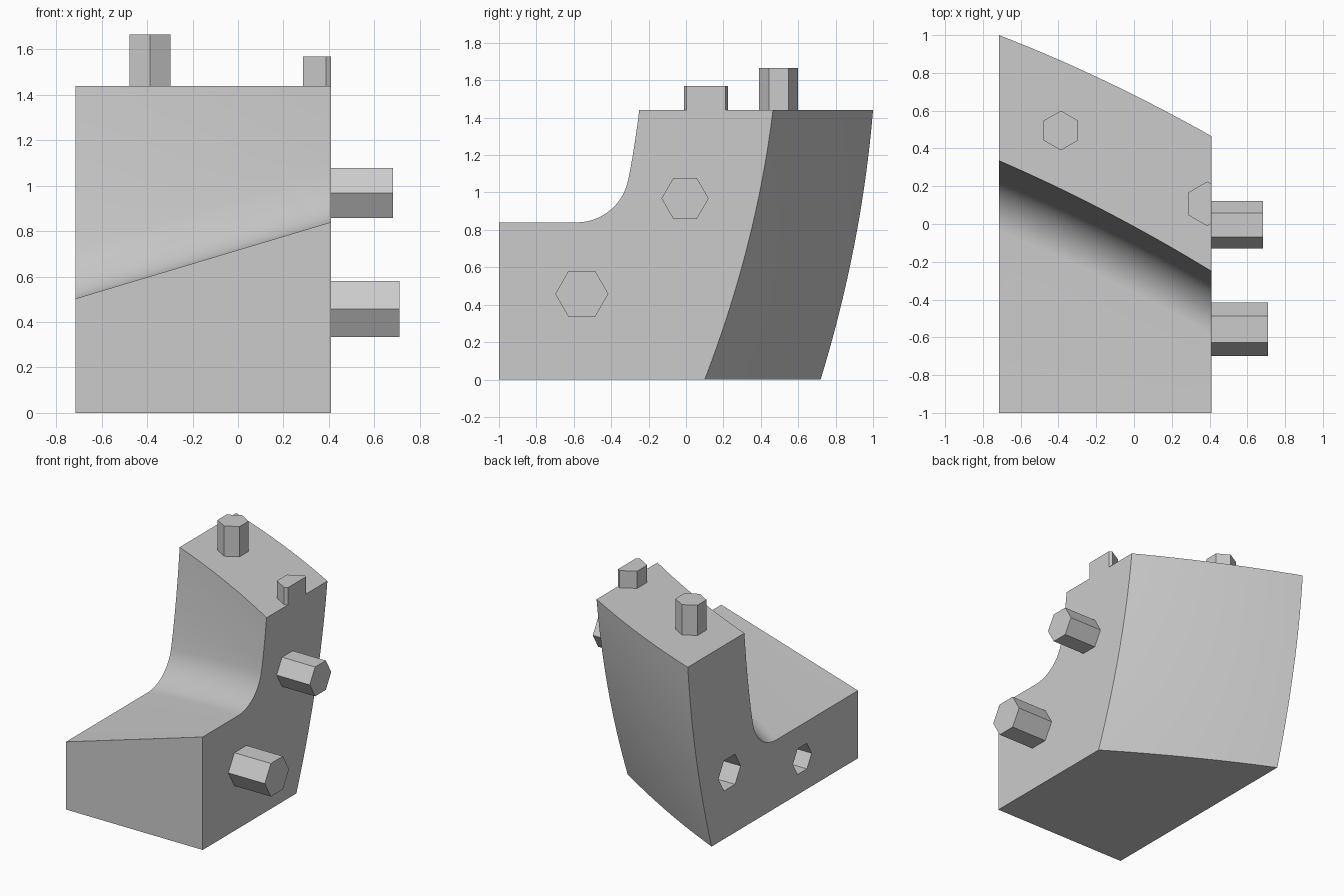
import bpy
import bmesh
from math import sin, cos, pi, radians

cube = bpy.data.objects.get("Cube")
if cube:
    bpy.data.objects.remove(cube, do_unlink=True)

grey = bpy.data.materials.new("plain_grey")
grey.use_nodes = True
grey.diffuse_color = (0.6, 0.6, 0.6, 1)
grey.node_tree.nodes["Principled BSDF"].inputs["Base Color"].default_value = (0.6, 0.6, 0.6, 1)

X0, X1, TOP = -0.715, 0.41, 1.44


def lerp(a, b, t):
    return a + (b - a) * t


def finish(bm, name):
    bmesh.ops.recalc_face_normals(bm, faces=bm.faces)
    mesh = bpy.data.meshes.new(name)
    bm.to_mesh(mesh)
    bm.free()
    mesh.materials.append(grey)
    obj = bpy.data.objects.new(name, mesh)
    bpy.context.collection.objects.link(obj)
    return obj


def back_y(u, z):
    """Doubly curved back surface."""
    w = z / TOP
    y = lerp(lerp(0.72, 0.10, u), lerp(1.0, 0.465, u), w)
    return y + 0.1 * u * (1 - u) + lerp(0.16, 0.19, u) * w * (1 - w)


def section(u):
    """Side profile: base, sloping ledge, fillet, upright wall, curved back."""
    ledge, r, tilt = lerp(0.503, 0.84, u), 0.28, radians(12)
    thick = lerp(0.665, 0.715, u)
    cz = ledge + r
    cy = back_y(u, cz) - thick - r / cos(tilt)
    pts = [(-1, 0), (-1, ledge)]
    for i in range(13):
        a = lerp(-pi / 2, -tilt, i / 12)
        pts.append((cy + r * cos(a), cz + r * sin(a)))
    z0 = pts[-1][1]
    for i in range(1, 7):
        z = lerp(z0, TOP, i / 6)
        pts.append((back_y(u, z) - thick, z))
    for i in range(17):
        z = lerp(TOP, 0, i / 16)
        pts.append((back_y(u, z), z))
    return pts


def hex_prism(name, axis, centre, r, start, end, clip_x=None):
    bm = bmesh.new()
    rings = []
    for d in (start, end):
        ring = []
        for i in range(6):
            p, q = r * cos(i * pi / 3), r * sin(i * pi / 3)
            if axis == "X":
                co = (d, centre[0] + p, centre[1] + q)
            else:
                co = (centre[0] + q, centre[1] + p, d)
            ring.append(bm.verts.new(co))
        rings.append(ring)
        bm.faces.new(ring)
    for i in range(6):
        j = (i + 1) % 6
        bm.faces.new((rings[0][i], rings[0][j], rings[1][j], rings[1][i]))
    if clip_x is not None:
        bmesh.ops.bisect_plane(bm, geom=bm.verts[:] + bm.edges[:] + bm.faces[:],
                               plane_co=(clip_x, 0, 0), plane_no=(1, 0, 0), clear_outer=True)
        bmesh.ops.holes_fill(bm, edges=[e for e in bm.edges if e.is_boundary])
    return finish(bm, name)


# Main block lofted across its width
bm = bmesh.new()
STEPS = 16
rings = []
for s in range(STEPS + 1):
    u = s / STEPS
    rings.append([bm.verts.new((lerp(X0, X1, u), y, z)) for y, z in section(u)])
for a, b in zip(rings, rings[1:]):
    for i in range(len(a)):
        j = (i + 1) % len(a)
        bm.faces.new((a[i], a[j], b[j], b[i]))
bm.faces.new(rings[0])
bm.faces.new(rings[-1])
body = finish(bm, "curved_block")

# Hexagonal sockets in the wide side
for name, centre, r in (("rear_socket", (0.51, 0.47), 0.13), ("front_socket", (-0.345, 0.245), 0.11)):
    cutter = hex_prism(name, "X", centre, r, X0 - 0.1, X0 + 0.3)
    cutter.hide_render = True
    bpy.context.view_layer.objects.active = body
    mod = body.modifiers.new(name, "BOOLEAN")
    mod.operation = "DIFFERENCE"
    mod.solver = "EXACT"
    mod.object = cutter
    bpy.ops.object.modifier_apply(modifier=mod.name)
    bpy.data.objects.remove(cutter, do_unlink=True)

bpy.ops.object.select_all(action="DESELECT")
body.select_set(True)
bpy.context.view_layer.objects.active = body
bpy.ops.object.shade_smooth_by_angle(angle=radians(25))

# Hexagonal pegs on the narrow side and the top
hex_prism("upper_side_peg", "X", (-0.005, 0.968), 0.126, X1 - 0.05, 0.682)
hex_prism("lower_side_peg", "X", (-0.557, 0.458), 0.142, X1 - 0.05, 0.71)
hex_prism("tall_top_peg", "Z", (-0.387, 0.495), 0.105, TOP - 0.05, 1.665)
hex_prism("short_top_peg", "Z", (0.388, 0.107), 0.118, TOP, 1.568, clip_x=X1)
